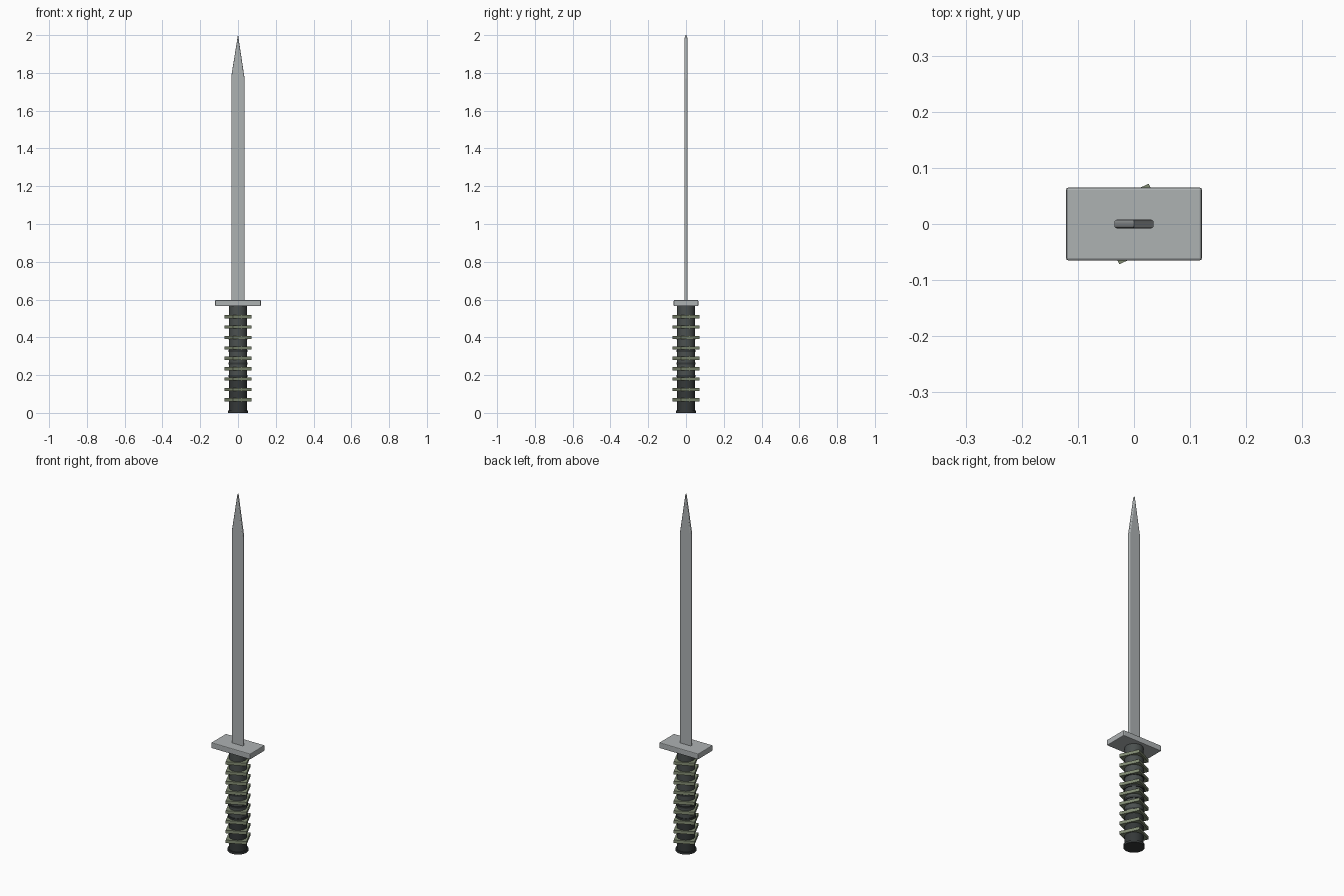
import bpy, bmesh, math

if "Cube" in bpy.data.objects:
    bpy.data.objects.remove(bpy.data.objects["Cube"])

STEEL = (0.42, 0.445, 0.45)
DARK = (0.035, 0.04, 0.04)
GREY = (0.07, 0.08, 0.078)
OLIVE = (0.22, 0.26, 0.17)


def colour(obj, rgb):
    mat = bpy.data.materials.new(obj.name + "_colour")
    mat.diffuse_color = (*rgb, 1)
    mat.use_nodes = True
    mat.node_tree.nodes["Principled BSDF"].inputs["Base Color"].default_value = mat.diffuse_color
    obj.data.materials.append(mat)


def soften(obj, width, segments=2):
    mod = obj.modifiers.new("Bevel", 'BEVEL')
    mod.width, mod.segments, mod.limit_method = width, segments, 'ANGLE'


def box(name, size, z, turn=0):
    bpy.ops.mesh.primitive_cube_add(size=1, location=(0, 0, z), rotation=(0, 0, turn))
    obj = bpy.context.object
    obj.name, obj.scale = name, size
    bpy.ops.object.transform_apply(location=False, rotation=False, scale=True)
    return obj


def cylinder(name, radius, z0, z1, rgb):
    bpy.ops.mesh.primitive_cylinder_add(vertices=32, radius=radius, depth=z1 - z0,
                                        end_fill_type='NGON', location=(0, 0, (z0 + z1) / 2))
    obj = bpy.context.object
    obj.name = name
    bpy.ops.object.shade_smooth_by_angle(angle=math.radians(40))
    colour(obj, rgb)
    return obj


# Blade: pointed outline extruded through its thickness, rounded edges
outline = [(-0.035, 0.58), (0.035, 0.58), (0.035, 1.77), (0, 2.003), (-0.035, 1.785)]
bm = bmesh.new()
face = bm.faces.new([bm.verts.new((x, -0.008, z)) for x, z in outline])
ext = bmesh.ops.extrude_face_region(bm, geom=[face])
bmesh.ops.translate(bm, vec=(0, 0.016, 0),
                    verts=[v for v in ext["geom"] if isinstance(v, bmesh.types.BMVert)])
bmesh.ops.recalc_face_normals(bm, faces=bm.faces)
mesh = bpy.data.meshes.new("blade")
bm.to_mesh(mesh)
bm.free()
blade = bpy.data.objects.new("blade", mesh)
bpy.context.collection.objects.link(blade)
bev = blade.modifiers.new("Bevel", 'BEVEL')
bev.width, bev.segments = 0.005, 3
bev.limit_method, bev.angle_limit = 'ANGLE', math.radians(60)
colour(blade, STEEL)

# Guard plate
guard = box("guard", (0.242, 0.13, 0.032), 0.581)
soften(guard, 0.004)
colour(guard, STEEL)

# Grip core in two tones, pommel lip and slim bands
cylinder("grip_lower", 0.047, 0.005, 0.18, DARK)
cylinder("grip_upper", 0.047, 0.18, 0.567, GREY)
cylinder("pommel", 0.053, 0, 0.012, DARK)
for i in range(4):
    cylinder(f"grip_band_{i}", 0.051, 0.19 + i * 0.066, 0.2 + i * 0.066, DARK)

# Square grip ridges, all turned the same way
for i in range(9):
    ridge = box(f"grip_ridge_{i}", (0.108, 0.108, 0.017), 0.069 + i * 0.055, math.radians(25))
    colour(ridge, OLIVE)
